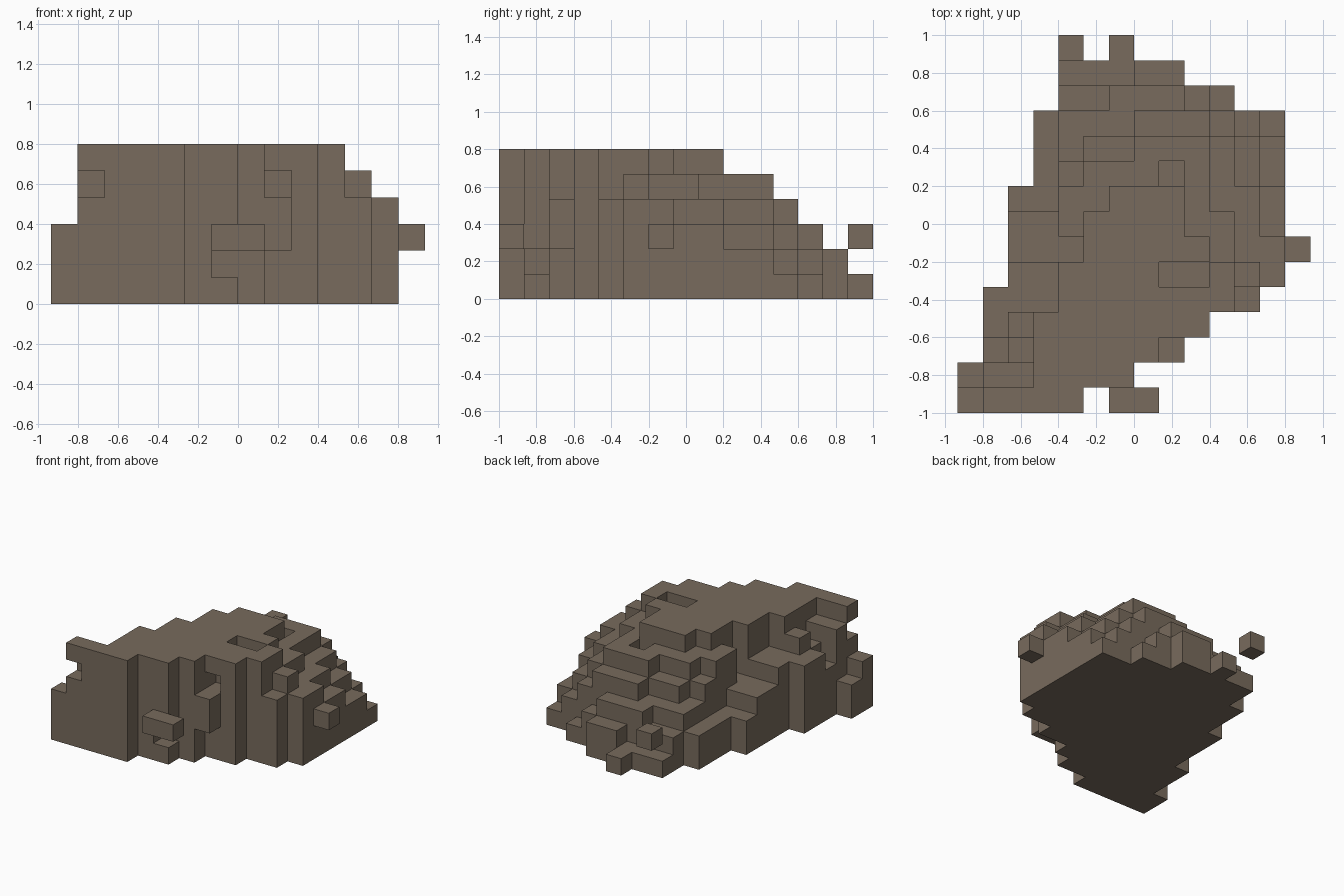
import bpy
import bmesh
import math
from mathutils import Vector

cube = bpy.data.objects.get("Cube")
if cube:
    bpy.data.objects.remove(cube, do_unlink=True)

CELL = 2 / 15
ORIGIN = Vector((-7 * CELL, -1.0, 0.0))

# Stone colour
stone = bpy.data.materials.new("brown_grey_stone")
stone.use_nodes = True
COLOUR = (0.188, 0.147, 0.109, 1.0)
stone.diffuse_color = COLOUR
stone.node_tree.nodes["Principled BSDF"].inputs["Base Color"].default_value = COLOUR

# Terraces from the ground up; each slab is (y start, y end, x start, x end) in cells
base = [(0, 2, 0, 5), (1, 2, 5, 7), (2, 3, 1, 8), (3, 4, 1, 10), (4, 5, 1, 12),
        (5, 9, 2, 13), (9, 12, 3, 13), (12, 13, 4, 11), (13, 14, 4, 9), (14, 15, 6, 7)]
second = [(0, 2, 0, 5), (1, 2, 5, 6), (2, 3, 1, 8), (3, 4, 1, 10), (4, 5, 1, 12),
          (5, 9, 2, 13), (9, 11, 3, 13), (11, 12, 3, 12), (12, 13, 4, 10), (13, 14, 7, 9)]
third = [(0, 1, 0, 5), (0, 1, 6, 8), (1, 2, 1, 7), (2, 3, 1, 9), (3, 4, 1, 10),
         (4, 5, 1, 12), (5, 8, 2, 13), (8, 9, 4, 13), (9, 11, 4, 12), (11, 12, 4, 11),
         (12, 13, 6, 9), (6, 7, 13, 14)]
fourth = [(0, 1, 1, 5), (1, 2, 1, 7), (2, 3, 2, 9), (3, 4, 1, 10), (4, 5, 1, 12),
          (5, 6, 2, 13), (6, 7, 5, 13), (7, 9, 4, 12), (9, 10, 4, 11), (10, 11, 5, 11),
          (11, 12, 7, 10)]
fifth = [(0, 1, 2, 5), (1, 2, 1, 7), (2, 3, 3, 8), (3, 4, 2, 8), (3, 4, 9, 10),
         (4, 5, 4, 11), (5, 6, 4, 12), (6, 7, 5, 11), (7, 8, 4, 11), (8, 9, 4, 10),
         (9, 10, 5, 8), (9, 10, 9, 10), (10, 11, 7, 10)]
summit = [(0, 1, 1, 5), (1, 2, 3, 7), (2, 3, 3, 8), (3, 4, 3, 10), (4, 5, 4, 11),
          (5, 6, 4, 8), (5, 6, 10, 11), (6, 7, 5, 10), (7, 8, 5, 9), (8, 9, 6, 9)]


def fill(slabs, level):
    """Cells covered by the slabs of one level."""
    return {(x, y, level) for y0, y1, x0, x1 in slabs
            for y in range(y0, y1) for x in range(x0, x1)}


def build_blocks(name, cells):
    """One mesh holding only the outer faces of the cells."""
    bm = bmesh.new()
    verts = {}

    def vert(p):
        if p not in verts:
            verts[p] = bm.verts.new(ORIGIN + Vector(p) * CELL)
        return verts[p]

    for cell in cells:
        for axis in range(3):
            u, v = (axis + 1) % 3, (axis + 2) % 3
            for side in (0, 1):
                other = list(cell)
                other[axis] += 2 * side - 1
                if tuple(other) in cells:
                    continue
                ring = []
                for du, dv in ((0, 0), (1, 0), (1, 1), (0, 1)):
                    p = list(cell)
                    p[axis] += side
                    p[u] += du
                    p[v] += dv
                    ring.append(vert(tuple(p)))
                bm.faces.new(ring if side else ring[::-1])
    # Merge the cells of each flat wall and ledge
    bmesh.ops.dissolve_limit(bm, angle_limit=math.radians(1),
                             verts=bm.verts[:], edges=bm.edges[:])
    mesh = bpy.data.meshes.new(name)
    bm.to_mesh(mesh)
    bm.free()
    mesh.materials.append(stone)
    obj = bpy.data.objects.new(name, mesh)
    bpy.context.collection.objects.link(obj)
    return obj


# Stepped rock mound
mound = set()
for level, slabs in enumerate((base, second, third, fourth, fifth, summit)):
    mound |= fill(slabs, level)
build_blocks("rock_mound", mound)

# Loose stone hovering behind the mound
build_blocks("loose_stone", {(4, 14, 2)})
